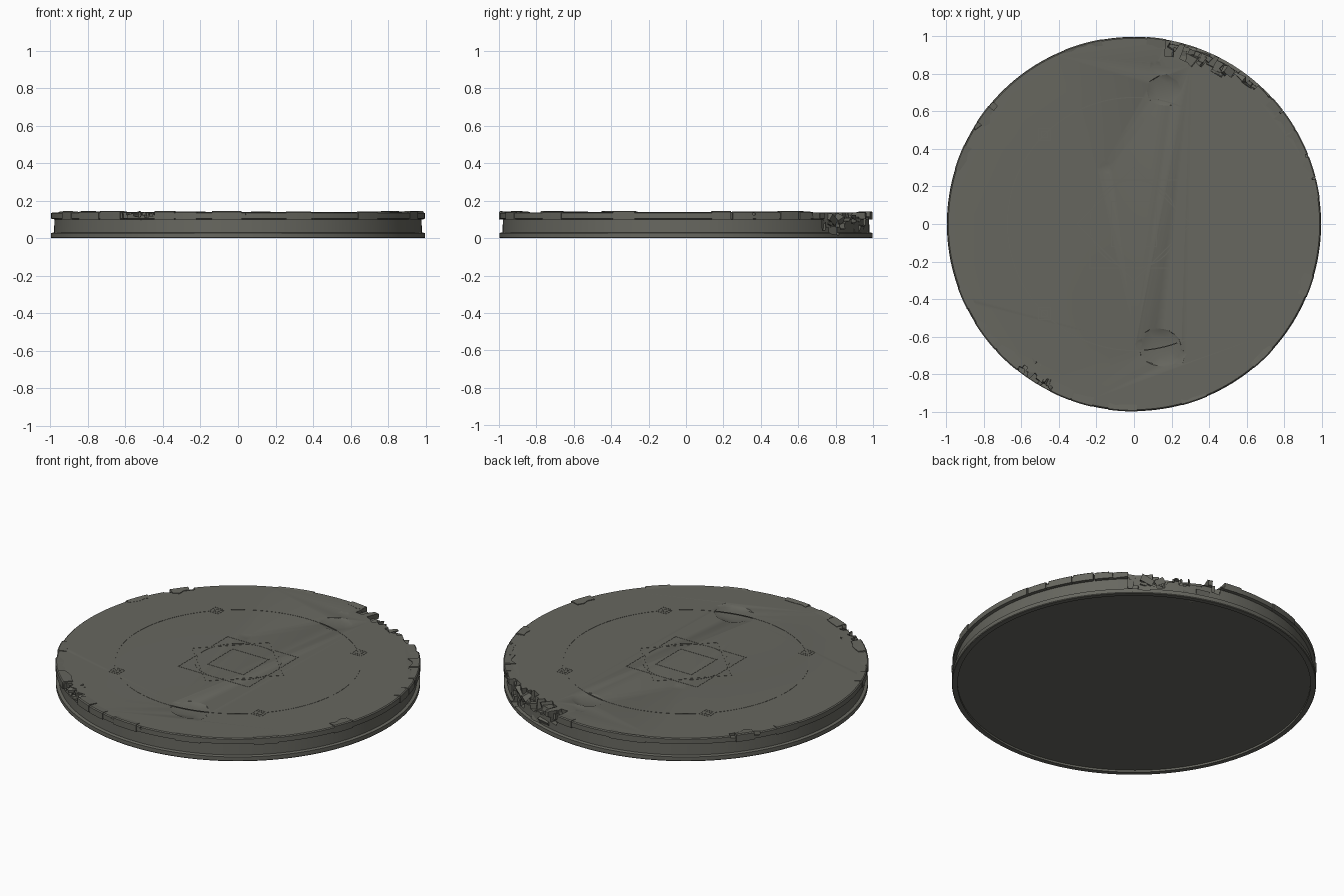
import bpy, bmesh, math, random
from mathutils import Vector, Matrix, Euler

if "Cube" in bpy.data.objects:
    bpy.data.objects.remove(bpy.data.objects["Cube"])

random.seed(7)
TOP = 0.138
SEG = 160
stone = bpy.data.materials.new("weathered grey stone")
stone.diffuse_color = (0.135, 0.135, 0.115, 1)
stone.use_nodes = True
stone.node_tree.nodes["Principled BSDF"].inputs["Base Color"].default_value = stone.diffuse_color


def finish(bm, name, smooth=True):
    bmesh.ops.recalc_face_normals(bm, faces=bm.faces)
    me = bpy.data.meshes.new(name)
    bm.to_mesh(me)
    bm.free()
    ob = bpy.data.objects.new(name, me)
    bpy.context.collection.objects.link(ob)
    me.materials.append(stone)
    if smooth:
        bpy.ops.object.select_all(action='DESELECT')
        ob.select_set(True)
        bpy.context.view_layer.objects.active = ob
        bpy.ops.object.shade_smooth_by_angle(angle=math.radians(25))
    return ob


def polar(r, a, z):
    return Vector((r * math.cos(a), r * math.sin(a), z))


def lathe(bm, profile, n):
    rings = [[bm.verts.new(polar(r, 2 * math.pi * i / n, z)) for i in range(n)] for r, z in profile]
    for a, b in zip(rings, rings[1:]):
        for i in range(n):
            j = (i + 1) % n
            bm.faces.new((a[i], a[j], b[j], b[i]))
    return rings


def block(bm, loc, size, rot, jitter=0.0):
    m = Matrix.Translation(loc) @ Euler(rot).to_matrix().to_4x4() @ Matrix.Diagonal((*size, 1))
    vs = bmesh.ops.create_cube(bm, size=1, matrix=m)["verts"]
    for v in vs:
        v.co += Vector([random.uniform(-jitter, jitter) for _ in range(3)])


def strip(bm, p, q, w, z0, z1):
    p, q = Vector(p), Vector(q)
    d = q - p
    block(bm, ((p.x + q.x) / 2, (p.y + q.y) / 2, (z0 + z1) / 2),
          (d.length + w, w, z1 - z0), (0, 0, math.atan2(d.y, d.x)))


def arc_slab(bm, deg0, deg1, r0, r1, z0, z1):
    # curved rim stone with a ragged inner edge
    n = max(2, int((deg1 - deg0) / 2))
    rows = []
    for i in range(n + 1):
        a = math.radians(deg0 + (deg1 - deg0) * i / n)
        ri = r0 + random.uniform(-0.015, 0.015)
        rows.append([bm.verts.new(polar(r, a, z)) for r, z in
                     ((ri, z0), (r1, z0), (r1, z1 - 0.005), (r1 - 0.006, z1), (ri, z1 - 0.004))])
    for a, b in zip(rows, rows[1:]):
        for k in range(5):
            m = (k + 1) % 5
            bm.faces.new((a[k], a[m], b[m], b[k]))
    bm.faces.new(rows[0])
    bm.faces.new(rows[-1][::-1])


# main disc: foot flange, recessed waist, top rim, hollowed underside
bm = bmesh.new()
rings = lathe(bm, [(0.967, 0.012), (0.967, 0), (0.995, 0), (0.998, 0.004), (0.998, 0.027),
                   (0.981, 0.031), (0.979, 0.1), (0.996, 0.104), (0.996, 0.133), (0.99, TOP)], SEG)
bm.faces.new(rings[0][::-1])
bm.faces.new(rings[-1])
disc = finish(bm, "stone_disc", False)

# cutters for chipped edges
bm = bmesh.new()
for deg0, deg1, count, deep, low in ((57, 79, 14, 0.10, 0.075), (48, 60, 6, 0.055, 0.02),
                                     (34, 50, 6, 0.03, 0.09), (232, 243, 8, 0.07, 0.112),
                                     (12, 26, 4, 0.03, 0.115), (140, 148, 3, 0.04, 0.11),
                                     (258, 274, 4, 0.012, 0.11), (338, 345, 2, 0.03, 0.115),
                                     (200, 208, 2, 0.025, 0.12)):
    for i in range(count):
        a = math.radians(deg0 + (deg1 - deg0) * (i + 0.5) / count)
        d = deep * random.uniform(0.35, 1)
        z = low + random.uniform(0, 0.6) * (TOP - low)
        block(bm, polar(1.1 - d, a, z + 0.1),
              (0.2, random.uniform(0.03, 0.075), 0.2),
              (random.uniform(-.2, .2), random.uniform(-.15, .15), a + random.uniform(-.4, .4)), 0.006)
chips = finish(bm, "chip_cutters", False)

# cutters for worn hollows on the top
bm = bmesh.new()
for x, y, s, depth in ((0.14, -0.66, 0.11, 0.014), (0.05, -0.65, 0.05, 0.005), (0.16, 0.71, 0.09, 0.01),
                       (0.13, 0.83, 0.05, 0.004), (-0.15, 0.3, 0.05, 0.003), (0.23, -0.7, 0.05, 0.006)):
    m = Matrix.Translation((x, y, TOP + 0.004)) @ Matrix.Rotation(x * 20, 4, 'Z') @ \
        Matrix.Diagonal((s * 1.15, s, depth + 0.004, 1))
    vs = bmesh.ops.create_icosphere(bm, subdivisions=2, radius=1, matrix=m)["verts"]
    for v in vs:
        v.co += Vector((random.uniform(-.008, .008), random.uniform(-.008, .008), 0))
hollows = finish(bm, "hollow_cutters", False)

for cutter in (chips, hollows):
    mod = disc.modifiers.new(cutter.name, 'BOOLEAN')
    mod.operation = 'DIFFERENCE'
    mod.solver = 'EXACT'
    mod.use_self = True
    mod.object = cutter
    bpy.context.view_layer.objects.active = disc
    bpy.ops.object.modifier_apply(modifier=mod.name)
    bpy.data.objects.remove(cutter)
bpy.ops.object.select_all(action='DESELECT')
disc.select_set(True)
bpy.ops.object.shade_smooth_by_angle(angle=math.radians(25))

# loosened rim stones, each standing at a slightly different height
bm = bmesh.new()
for deg0, deg1, r0, z1 in ((22, 30, .95, .143), (30.5, 37, .94, .146), (37.5, 42, .95, .142),
                           (80, 86, .96, .143), (100, 112, .97, .141), (141, 147, .95, .146),
                           (155, 163, .96, .143), (200, 207, .95, .144), (212, 222, .96, .142),
                           (222.5, 231, .94, .146), (243.5, 250, .95, .145), (250.5, 257, .96, .142),
                           (262, 271, .96, .144), (285, 293, .97, .141), (310, 318, .97, .142),
                           (337, 344, .95, .146), (8, 14, .95, .145), (14.5, 21, .96, .142)):
    arc_slab(bm, deg0, deg1, r0, 1.0, 0.1, z1)
finish(bm, "rim_stones")

# rubble left in the broken edge
bm = bmesh.new()
for i in range(22):
    a = math.radians(random.uniform(49, 77))
    s = random.uniform(0.03, 0.07)
    block(bm, polar(random.uniform(0.89, 0.955), a, random.uniform(0.04, 0.11)),
          (s, s * 1.2, s * 0.6), [random.uniform(-.5, .5), random.uniform(-.5, .5), a], 0.008)
for i in range(6):
    a = math.radians(random.uniform(232, 243))
    block(bm, polar(random.uniform(0.91, 0.96), a, 0.115), (0.05, 0.04, 0.035),
          [random.uniform(-.3, .3), random.uniform(-.3, .3), a], 0.006)
finish(bm, "edge_rubble", False)

# shallow carved pattern: large ring, centre ring, eight-pointed star, four diamonds
Z0, Z1, W = TOP - 0.002, TOP + 0.0012, 0.006
bm = bmesh.new()
for r in (0.235, 0.675):
    rings = lathe(bm, [(r - W / 2, Z0), (r - W / 2, Z1), (r + W / 2, Z1), (r + W / 2, Z0), (r - W / 2, Z0)], 96)
for k in range(4):
    a = k * math.pi / 2
    rot = Matrix.Rotation(a, 2)
    for p, q in (((-.235, .235), (.235, .235)), ((0, .305), (.305, 0)),
                 ((-.12, .12), (.12, .12))):
        strip(bm, (*(rot @ Vector(p)), 0), (*(rot @ Vector(q)), 0), W, Z0, Z1)
    c = polar(0.675, a + math.pi / 4, 0)
    for s in (0.045, 0.022):
        pts = [c + polar(s, a + math.pi / 4 + j * math.pi / 2, 0) for j in range(4)]
        for j in range(4):
            strip(bm, pts[j], pts[(j + 1) % 4], W, Z0, Z1)
finish(bm, "carved_pattern", False)
